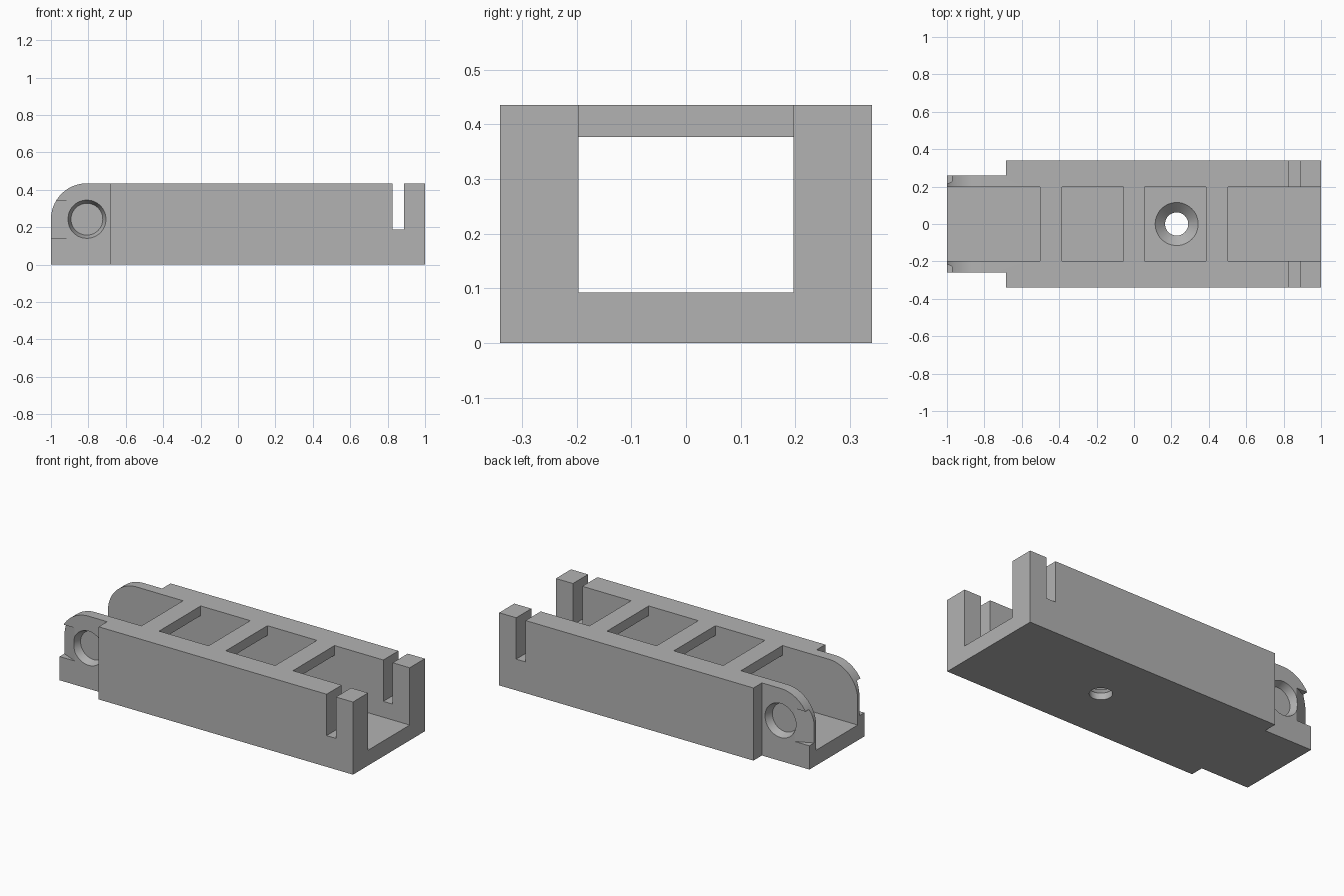
import bpy
import bmesh
from math import sin, cos, pi, radians
from mathutils import Matrix, Vector

cube = bpy.data.objects.get("Cube")
if cube:
    bpy.data.objects.remove(cube, do_unlink=True)

LENGTH, WIDTH, TOP = 1.0, 0.34, 0.435      # half length, half width, height
INNER, FLOOR, BAR_Z = 0.197, 0.092, 0.377  # channel half width, floor top, crossbar underside
STEP_X, EAR_Y = -0.685, 0.26               # narrowed hinge end
PIVOT_X, PIVOT_Z, EAR_R = -0.808, 0.243, 0.192

grey = bpy.data.materials.new("plain grey")
grey.use_nodes = True
colour = (0.45, 0.45, 0.45, 1)
grey.diffuse_color = colour
grey.node_tree.nodes["Principled BSDF"].inputs["Base Color"].default_value = colour


def finish(bm, name):
    bmesh.ops.recalc_face_normals(bm, faces=bm.faces)
    mesh = bpy.data.meshes.new(name)
    bm.to_mesh(mesh)
    bm.free()
    mesh.materials.append(grey)
    obj = bpy.data.objects.new(name, mesh)
    bpy.context.collection.objects.link(obj)
    return obj


def prism(name, points, offset):
    """Extrude a flat 3D outline by an offset vector."""
    bm = bmesh.new()
    face = bm.faces.new([bm.verts.new(p) for p in points])
    grown = bmesh.ops.extrude_face_region(bm, geom=[face])["geom"]
    moved = [v for v in grown if isinstance(v, bmesh.types.BMVert)]
    bmesh.ops.translate(bm, verts=moved, vec=Vector(offset))
    return finish(bm, name)


def box(name, x0, x1, y0, y1, z0, z1):
    outline = [(x0, y0, z0), (x1, y0, z0), (x1, y1, z0), (x0, y1, z0)]
    return prism(name, outline, (0, 0, z1 - z0))


def cone(name, r0, r1, depth, matrix):
    """Round cutter from r0 at -depth/2 to r1 at +depth/2 along its own z."""
    bm = bmesh.new()
    bmesh.ops.create_cone(bm, cap_ends=True, segments=48, radius1=r0,
                          radius2=r1, depth=depth, matrix=matrix)
    return finish(bm, name)


def cut(target, cutter):
    mod = target.modifiers.new(cutter.name, "BOOLEAN")
    mod.operation, mod.solver, mod.object = "DIFFERENCE", "EXACT", cutter
    cutter.hide_render = True
    cutter.hide_set(True)


# Main body: side outline with the rounded hinge end
outline = [(LENGTH, 0), (LENGTH, TOP)]
for i in range(25):
    a = pi / 2 + pi / 2 * i / 24
    outline.append((PIVOT_X + EAR_R * cos(a), PIVOT_Z + EAR_R * sin(a)))
outline.append((-LENGTH, 0))
body = prism("channel_body", [(x, -WIDTH, z) for x, z in outline], (0, 2 * WIDTH, 0))

# Inner channel, then the openings between the three crossbars
cutters = [box("channel_cutter", -1.2, 1.2, -INNER, INNER, FLOOR, BAR_Z)]
for x0, x1 in [(-1.2, -0.502), (-0.385, -0.057), (0.057, 0.385), (0.502, 1.2)]:
    cutters.append(box("opening_cutter", x0, x1, -INNER, INNER, FLOOR + 0.1, 0.6))

# Slots across both walls
cutters.append(box("slot_cutter", 0.825, 0.887, -0.5, 0.5, 0.187, 0.6))

# Hinge ears: rebate, blind pivot socket and lead-in ramp on each side
for s in (-1, 1):
    cutters.append(box("ear_cutter", -1.2, STEP_X, s * EAR_Y, s * 0.5, -0.1, 0.6))
    turn = Matrix.Rotation(-s * pi / 2, 4, "X")
    place = Matrix.Translation((PIVOT_X, s * (EAR_Y - 0.015), PIVOT_Z))
    cutters.append(cone("socket_cutter", 0.085, 0.108, 0.06, place @ turn))
    ramp = [(-1.1, 0.17), (-1.0, 0.215), (-0.9, EAR_Y), (-0.9, 0.3), (-1.1, 0.3)]
    cutters.append(prism("ramp_cutter", [(x, s * y, 0.142) for x, y in ramp], (0, 0, 0.198)))

# Countersunk screw hole through the floor
hole = Vector((0.228, 0, 0))
cutters.append(cone("screw_cutter", 0.062, 0.062, 0.3, Matrix.Translation(hole)))
sink = Matrix.Translation(hole + Vector((0, 0, 0.066)))
cutters.append(cone("countersink_cutter", 0.06, 0.117, 0.056, sink))

for c in cutters:
    cut(body, c)

# Bake the cuts and remove the helpers
bpy.context.view_layer.update()
baked = bpy.data.meshes.new_from_object(body.evaluated_get(bpy.context.evaluated_depsgraph_get()))
body.modifiers.clear()
body.data = baked
baked.materials.clear()
baked.materials.append(grey)
baked.polygons.foreach_set("material_index", [0] * len(baked.polygons))
for c in cutters:
    bpy.data.objects.remove(c, do_unlink=True)

bpy.ops.object.select_all(action="DESELECT")
body.select_set(True)
bpy.context.view_layer.objects.active = body
bpy.ops.object.shade_smooth_by_angle(angle=radians(20))
